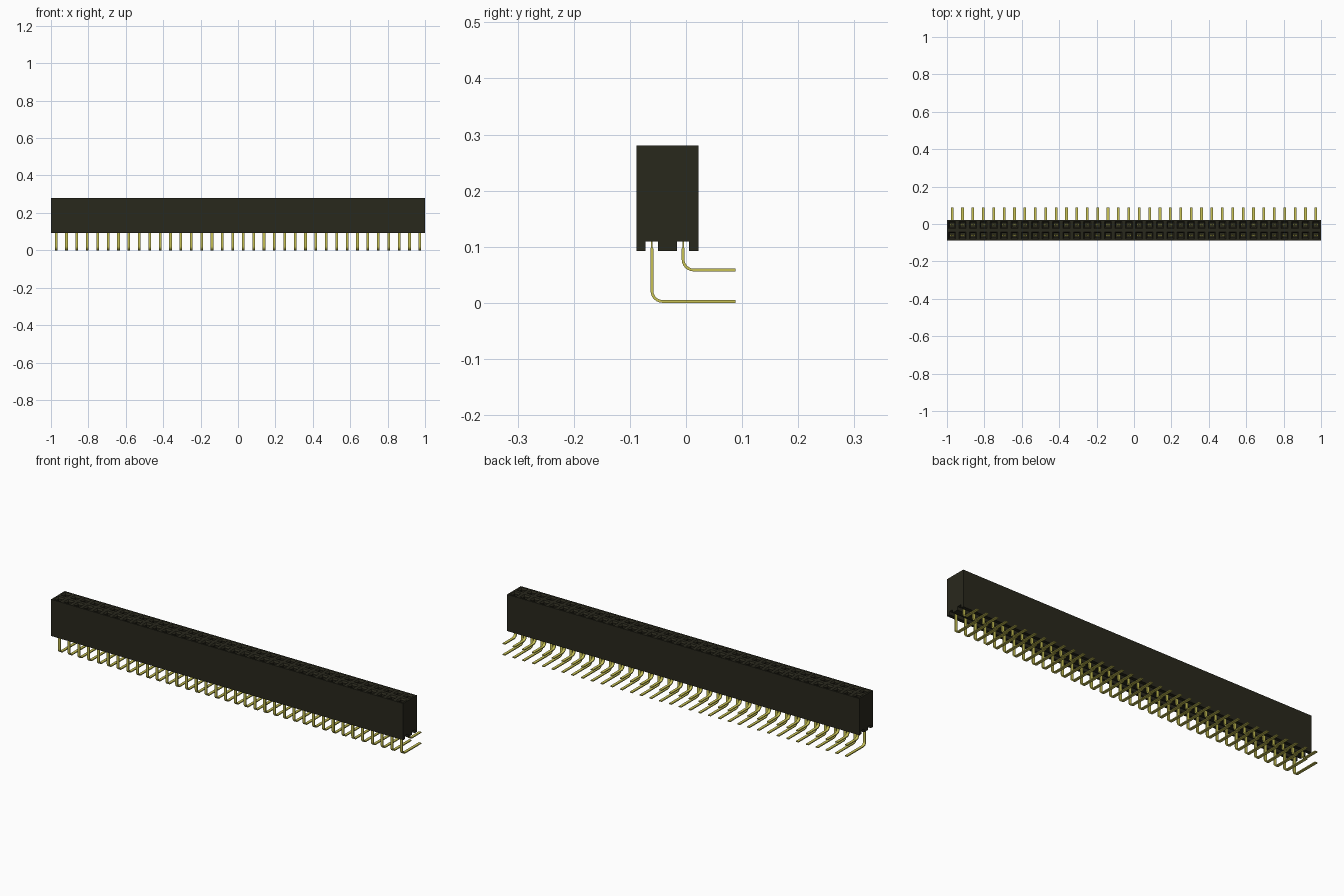
import bpy, bmesh, math
from mathutils import Vector

if "Cube" in bpy.data.objects:
    bpy.data.objects.remove(bpy.data.objects["Cube"])

COLUMNS = 36
PITCH = 2 / COLUMNS
BODY_Y = -0.033                       # middle of the housing
ROWS = (BODY_Y - PITCH / 2, BODY_Y + PITCH / 2)
BOTTOM, GROOVE, TOP = 0.092, 0.109, 0.28
FLOOR = 0.13                          # bottom of each socket
TAIL_END = 0.0886


def material(name, color, roughness):
    m = bpy.data.materials.new(name)
    m.use_nodes = True
    m.diffuse_color = (*color, 1)
    bsdf = m.node_tree.nodes["Principled BSDF"]
    bsdf.inputs["Base Color"].default_value = (*color, 1)
    bsdf.inputs["Roughness"].default_value = roughness
    return m


black = material("black plastic", (0.022, 0.021, 0.012), 0.6)
gold = material("gold metal", (0.58, 0.54, 0.09), 0.4)


def make_object(name, bm, mat):
    bmesh.ops.recalc_face_normals(bm, faces=bm.faces)
    mesh = bpy.data.meshes.new(name)
    bm.to_mesh(mesh)
    bm.free()
    mesh.materials.append(mat)
    ob = bpy.data.objects.new(name, mesh)
    bpy.context.collection.objects.link(ob)
    return ob


def loft(bm, rings):
    """Skin a list of equal rings and cap both ends."""
    rings = [[bm.verts.new(p) for p in ring] for ring in rings]
    n = len(rings[0])
    for a, b in zip(rings, rings[1:]):
        for i in range(n):
            j = (i + 1) % n
            bm.faces.new((a[i], a[j], b[j], b[i]))
    bm.faces.new(rings[0])
    bm.faces.new(rings[-1])


def square(x, y, z, half_x, half_y):
    return [(x + sx * half_x, y + sy * half_y, z)
            for sx, sy in ((-1, -1), (1, -1), (1, 1), (-1, 1))]


# Housing: grooved end profile drawn along x
profile = [(BODY_Y - PITCH, TOP), (BODY_Y - PITCH, BOTTOM)]
for row in ROWS:
    profile += [(row - 0.011, BOTTOM), (row - 0.011, GROOVE),
                (row + 0.011, GROOVE), (row + 0.011, BOTTOM)]
profile += [(BODY_Y + PITCH, BOTTOM), (BODY_Y + PITCH, TOP)]
bm = bmesh.new()
loft(bm, [[(x, y, z) for y, z in profile] for x in (-1, 1)])
housing = make_object("housing", bm, black)

# Sockets with chamfered mouths, cut into the top
bm = bmesh.new()
for row in ROWS:
    for i in range(COLUMNS):
        x = -1 + PITCH * (i + 0.5)
        loft(bm, [square(x, row, z, h, h) for z, h in
                  ((FLOOR, 0.012), (TOP - 0.008, 0.012),
                   (TOP, 0.019), (TOP + 0.01, 0.019))])
cutter = make_object("socket_cutter", bm, black)
cutter.hide_render = True
cut = housing.modifiers.new("sockets", 'BOOLEAN')
cut.object = cutter
cut.solver = 'EXACT'
depsgraph = bpy.context.evaluated_depsgraph_get()
solid = bpy.data.meshes.new_from_object(housing.evaluated_get(depsgraph))
housing.modifiers.clear()
housing.data = solid
bpy.data.objects.remove(cutter)


# Contacts: bent flat strip below, two spring prongs inside the socket
def contact(name, row, tail_z, half_x=0.007, half_t=0.0025, radius=0.019):
    center = Vector((row + radius, tail_z + radius))
    steps = 6
    # thin neck, then the full strip, the bend and the tail
    path = [(Vector((row, z)), Vector((-1, 0)), t)
            for z, t in ((FLOOR + 0.004, 0.0013), (0.099, 0.0013), (0.097, half_t))]
    for k in range(steps + 1):
        a = math.pi + math.pi / 2 * k / steps
        out = Vector((math.cos(a), math.sin(a)))
        path.append((center + out * radius, out, half_t))
    path.append((Vector((TAIL_END, tail_z)), Vector((0, -1)), half_t))
    x0 = -1 + PITCH / 2
    bm = bmesh.new()
    rings = []
    for p, n, t in path:
        rings.append([(x0 + sx * half_x, *(p + n * sn * t))
                      for sx, sn in ((-1, -1), (1, -1), (1, 1), (-1, 1))])
    loft(bm, rings)
    for side in (-1, 1):
        x = x0 + side * 0.007
        loft(bm, [square(x - side * lean, row, z, 0.0035, 0.004)
                  for z, lean in ((FLOOR - 0.004, 0), (0.21, 0.002), (0.25, 0))])
    ob = make_object(name, bm, gold)
    array = ob.modifiers.new("columns", 'ARRAY')
    array.count = COLUMNS
    array.use_relative_offset = False
    array.use_constant_offset = True
    array.constant_offset_displace = (PITCH, 0, 0)
    bpy.ops.object.select_all(action='DESELECT')
    ob.select_set(True)
    bpy.context.view_layer.objects.active = ob
    bpy.ops.object.shade_smooth_by_angle(angle=math.radians(30))


contact("front_row_contacts", ROWS[0], 0.0025)
contact("back_row_contacts", ROWS[1], 0.0585)
